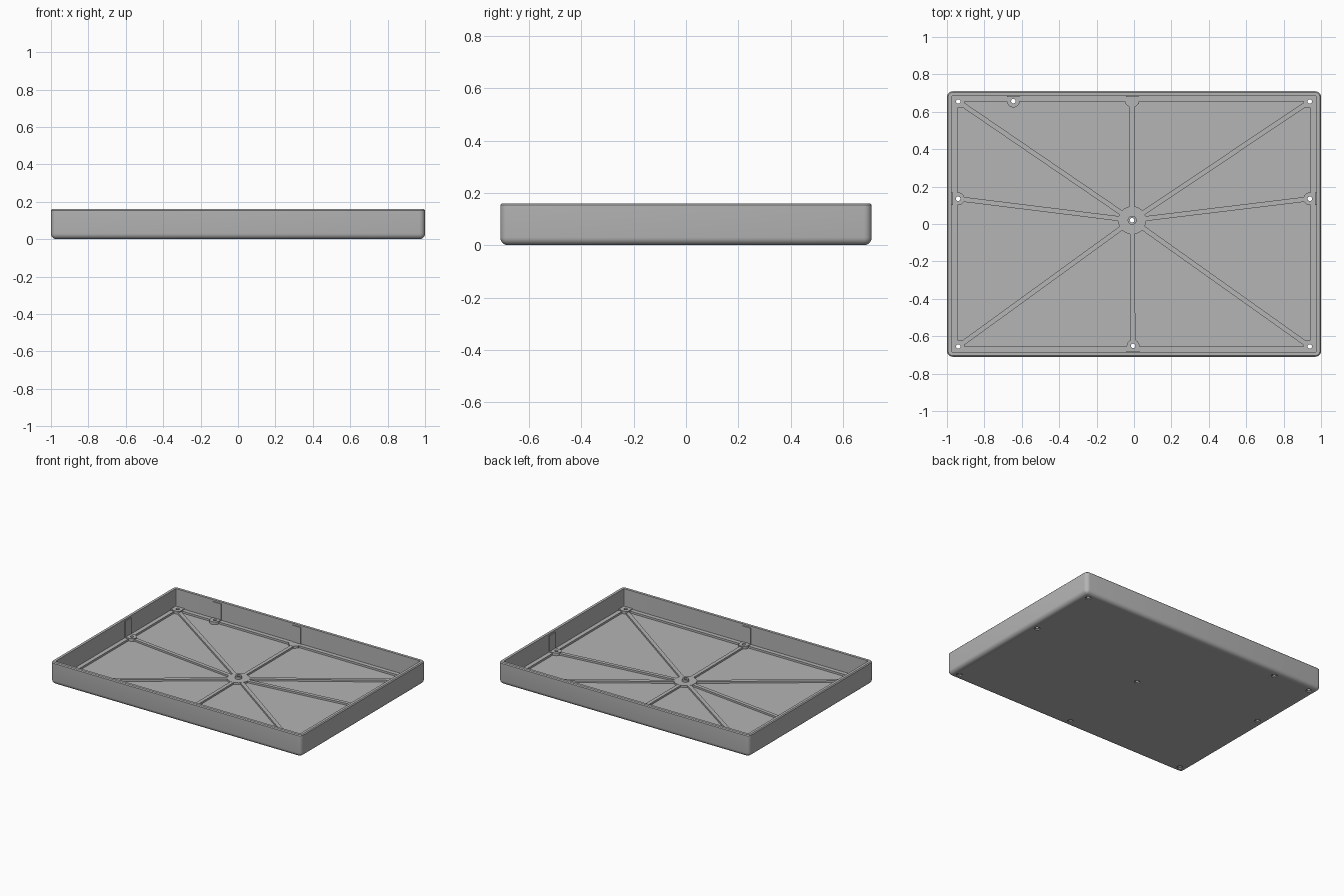
import bpy, bmesh, math
from mathutils import Vector, Matrix

scene = bpy.context.scene
old = bpy.data.objects.get("Cube")
if old:
    bpy.data.objects.remove(old)

grey = bpy.data.materials.new("plain grey")
grey.use_nodes = True
COLOR = (0.46, 0.46, 0.46, 1)
grey.diffuse_color = COLOR
grey.node_tree.nodes["Principled BSDF"].inputs["Base Color"].default_value = COLOR

# Main dimensions
HX, HY, TOP = 1.0, 0.71, 0.16
WALL, FLOOR, RIB, BOSS = 0.025, 0.014, 0.028, 0.034
IX, IY = HX - WALL, HY - WALL
EX, EY = 0.945, 0.655
HUB = Vector((-0.01, 0.02))


def finish(name, bm):
    bmesh.ops.recalc_face_normals(bm, faces=bm.faces)
    mesh = bpy.data.meshes.new(name)
    bm.to_mesh(mesh)
    bm.free()
    mesh.materials.append(grey)
    obj = bpy.data.objects.new(name, mesh)
    scene.collection.objects.link(obj)
    return obj


def add_box(bm, x0, x1, y0, y1, z0, z1):
    m = Matrix.Translation(((x0 + x1) / 2, (y0 + y1) / 2, (z0 + z1) / 2))
    bmesh.ops.create_cube(bm, size=1, matrix=m @ Matrix.Diagonal((x1 - x0, y1 - y0, z1 - z0, 1)))


def add_disc(bm, p, radius, z0, z1, sides=32):
    bmesh.ops.create_cone(bm, cap_ends=True, segments=sides, radius1=radius, radius2=radius,
                          depth=z1 - z0, matrix=Matrix.Translation((p[0], p[1], (z0 + z1) / 2)))


# Tray shell: rounded box, chamfered rim, hollowed from the top
bm = bmesh.new()
add_box(bm, -HX, HX, -HY, HY, 0, TOP - 0.006)
edges = [e for e in bm.edges if min(v.co.z for v in e.verts) < 0.01]
bmesh.ops.bevel(bm, geom=edges, offset=0.03, segments=5, profile=0.5, affect='EDGES')
bm.faces.ensure_lookup_table()
bm.normal_update()
lid = max(bm.faces, key=lambda f: f.calc_center_median().z)
bmesh.ops.inset_region(bm, faces=[lid], thickness=0.006, depth=0.006)
bmesh.ops.inset_region(bm, faces=[lid], thickness=WALL - 0.006, depth=0)
walls = bmesh.ops.extrude_face_region(bm, geom=[lid])
for v in [g for g in walls["geom"] if isinstance(g, bmesh.types.BMVert)]:
    v.co.z = FLOOR
if lid.is_valid:
    bmesh.ops.delete(bm, geom=[lid], context='FACES_ONLY')
parts = [finish("tray_shell", bm)]

# Low ledge around the floor
bm = bmesh.new()
for s in (-1, 1):
    add_box(bm, *sorted((s * EX, s * (IX + 0.005))), -IY, IY, FLOOR - 0.004, RIB)
    add_box(bm, -EX, EX, *sorted((s * EY, s * (IY + 0.005))), FLOOR - 0.004, RIB)
parts.append(finish("floor_ledge", bm))

# Screw positions: corners, sides, back and front
corners = [Vector((sx * 0.94, sy * 0.655)) for sx in (-1, 1) for sy in (-1, 1)]
sides = [Vector((sx * 0.94, 0.135)) for sx in (-1, 1)]
back_screw = Vector((-0.645, 0.657))
front_screw = Vector((-0.005, -0.652))
screws = corners + sides + [back_screw, front_screw, HUB]

# Radiating floor ribs
bm = bmesh.new()
for target in corners + sides + [front_screw, Vector((-0.01, 0.665))]:
    span = target - HUB
    mid = (target + HUB) / 2
    m = (Matrix.Translation((mid.x, mid.y, (FLOOR + RIB) / 2 - 0.003))
         @ Matrix.Rotation(math.atan2(span.y, span.x), 4, 'Z')
         @ Matrix.Diagonal((span.length, 0.026, RIB - FLOOR + 0.004, 1)))
    bmesh.ops.create_cube(bm, size=1, matrix=m)
parts.append(finish("floor_ribs", bm))

# Central hub with a small raised boss
bm = bmesh.new()
add_disc(bm, HUB, 0.075, FLOOR - 0.004, RIB, 40)
add_disc(bm, HUB, 0.024, FLOOR - 0.004, BOSS + 0.01)
parts.append(finish("center_hub", bm))

# Rounded screw bosses reaching to the walls
bm = bmesh.new()
for p in corners + sides + [back_screw, front_screw]:
    add_disc(bm, p, 0.034, FLOOR - 0.005, BOSS)
for p in corners:
    for axis in (0, 1):
        r = 0.024 if axis else 0.033
        xs = sorted((p.x - math.copysign(r, p.x), math.copysign(IX + 0.004, p.x)))
        ys = sorted((p.y - math.copysign(0.057 - r, p.y), math.copysign(IY + 0.004, p.y)))
        add_box(bm, *xs, *ys, FLOOR - 0.004, BOSS - 0.0005 * axis)
for p in sides:
    add_box(bm, *sorted((p.x, math.copysign(IX + 0.004, p.x))), p.y - 0.034, p.y + 0.034,
            FLOOR - 0.004, BOSS - 0.0005)
for p in (back_screw, front_screw):
    add_box(bm, p.x - 0.034, p.x + 0.034, *sorted((p.y, math.copysign(IY + 0.004, p.y))),
            FLOOR - 0.004, BOSS - 0.0005)
parts.append(finish("screw_bosses", bm))

# Rib foot at the middle of the back ledge
bm = bmesh.new()
outline = [(-0.038, IY), (-0.038, 0.645), (-0.015, 0.625), (0.015, 0.625), (0.038, 0.645), (0.038, IY)]
foot = bm.faces.new([bm.verts.new((HUB.x + x, y, FLOOR - 0.004)) for x, y in outline])
up = bmesh.ops.extrude_face_region(bm, geom=[foot])["geom"]
bmesh.ops.translate(bm, vec=(0, 0, RIB - FLOOR + 0.005),
                    verts=[g for g in up if isinstance(g, bmesh.types.BMVert)])
parts.append(finish("back_rib_foot", bm))

# Shallow upright strips on the walls behind the bosses
bm = bmesh.new()
for p in (back_screw, front_screw, Vector((HUB.x, 0.66))):
    add_box(bm, p.x - 0.034, p.x + 0.034,
            *sorted((math.copysign(IY - 0.006, p.y), math.copysign(IY + 0.004, p.y))),
            FLOOR, TOP - 0.012)
for p in sides:
    add_box(bm, *sorted((math.copysign(IX - 0.006, p.x), math.copysign(IX + 0.004, p.x))),
            p.y - 0.034, p.y + 0.034, FLOOR, TOP - 0.012)
parts.append(finish("wall_strips", bm))

# Screw holes, wider on the underside
bm = bmesh.new()
for p in screws:
    profile = [(0.019, -0.02), (0.019, 0.008), (0.012, 0.008), (0.012, 0.08)]
    rings = [[bm.verts.new((p.x + r * math.cos(a), p.y + r * math.sin(a), z))
              for a in [i * math.tau / 24 for i in range(24)]] for r, z in profile]
    for low, high in zip(rings, rings[1:]):
        for i in range(24):
            j = (i + 1) % 24
            bm.faces.new((low[i], low[j], high[j], high[i]))
    bm.faces.new(rings[0][::-1])
    bm.faces.new(rings[-1])
cutter = finish("hole_cutter", bm)
cutter.hide_render = True

for obj in parts:
    if obj.name not in ("back_rib_foot", "wall_strips"):
        mod = obj.modifiers.new("holes", 'BOOLEAN')
        mod.operation, mod.solver, mod.object = 'DIFFERENCE', 'EXACT', cutter
        mod.use_self = obj.name != "tray_shell"
        bpy.context.view_layer.update()
        cut = bpy.data.meshes.new_from_object(obj.evaluated_get(bpy.context.evaluated_depsgraph_get()))
        obj.modifiers.clear()
        obj.data = cut
bpy.data.objects.remove(cutter)

# Smooth the rounded edges and keep the sharp ones
bpy.ops.object.select_all(action='DESELECT')
for obj in parts:
    obj.select_set(True)
bpy.context.view_layer.objects.active = parts[0]
bpy.ops.object.shade_smooth_by_angle(angle=math.radians(35))
